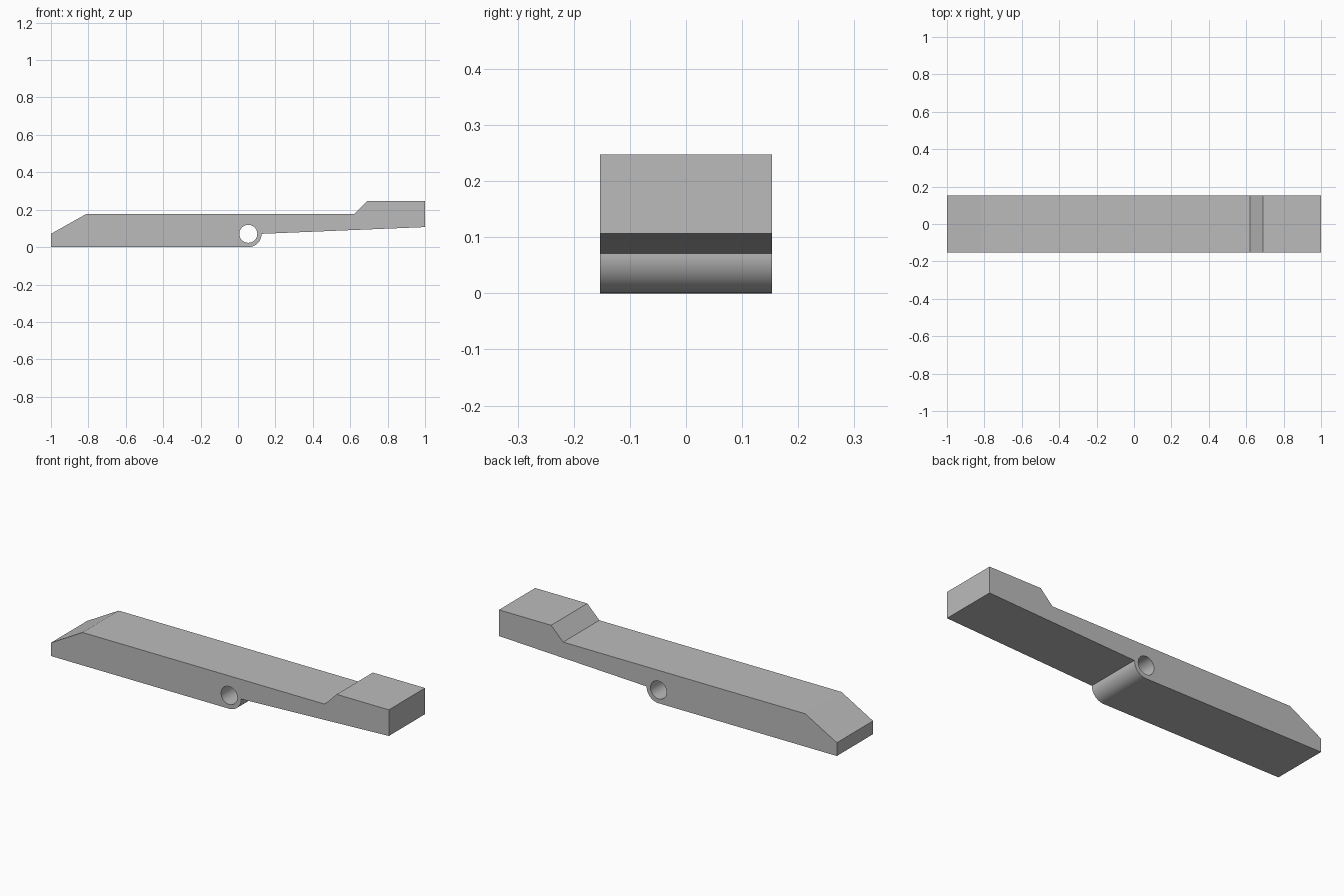
import bpy
import bmesh
from math import cos, sin, pi, radians
from mathutils import Vector

cube = bpy.data.objects.get("Cube")
if cube:
    bpy.data.objects.remove(cube, do_unlink=True)

HALF_WIDTH = 0.153
PIVOT = (0.055, 0.071)
BOSS_RADIUS = 0.071
HOLE_RADIUS = 0.048


def arc(radius, start, end, steps):
    """Points on an arc around the pivot, in the x-z plane."""
    angles = [start + (end - start) * i / steps for i in range(steps + 1)]
    return [(PIVOT[0] + radius * cos(a), PIVOT[1] + radius * sin(a)) for a in angles]


def add_loop(bm, points):
    """Closed loop of edges on the front side."""
    verts = [bm.verts.new((x, -HALF_WIDTH, z)) for x, z in points]
    return [bm.edges.new((v, verts[i - 1])) for i, v in enumerate(verts)]


# Side profile: chamfered tail, flat top, raised head, rounded pivot boss
outline = [(-1, 0), (-1, 0.071), (-0.813, 0.176), (0.62, 0.176),
           (0.691, 0.247), (1, 0.247), (1, 0.107)]
outline += arc(BOSS_RADIUS, 0, -pi / 2, 16)
hole = arc(HOLE_RADIUS, 0, 2 * pi, 48)[:-1]

# Fill the profile around the pivot hole and extrude it across the width
bm = bmesh.new()
edges = add_loop(bm, outline) + add_loop(bm, hole)
bmesh.ops.triangle_fill(bm, edges=edges, use_beauty=True, normal=Vector((0, -1, 0)))
side = bmesh.ops.extrude_face_region(bm, geom=bm.faces[:], use_keep_orig=True)
moved = [g for g in side["geom"] if isinstance(g, bmesh.types.BMVert)]
bmesh.ops.translate(bm, verts=moved, vec=(0, 2 * HALF_WIDTH, 0))
bmesh.ops.recalc_face_normals(bm, faces=bm.faces[:])
mesh = bpy.data.meshes.new("lever_arm")
bm.to_mesh(mesh)
bm.free()

lever = bpy.data.objects.new("lever_arm", mesh)
bpy.context.collection.objects.link(lever)

# Plain grey
grey = bpy.data.materials.new("plain_grey")
grey.use_nodes = True
colour = (0.5, 0.5, 0.5, 1)
grey.diffuse_color = colour
for node in grey.node_tree.nodes:
    if node.type == "BSDF_PRINCIPLED":
        node.inputs["Base Color"].default_value = colour
mesh.materials.append(grey)

# Smooth curved walls, crisp corners
bpy.ops.object.select_all(action="DESELECT")
lever.select_set(True)
bpy.context.view_layer.objects.active = lever
bpy.ops.object.shade_smooth_by_angle(angle=radians(25))
